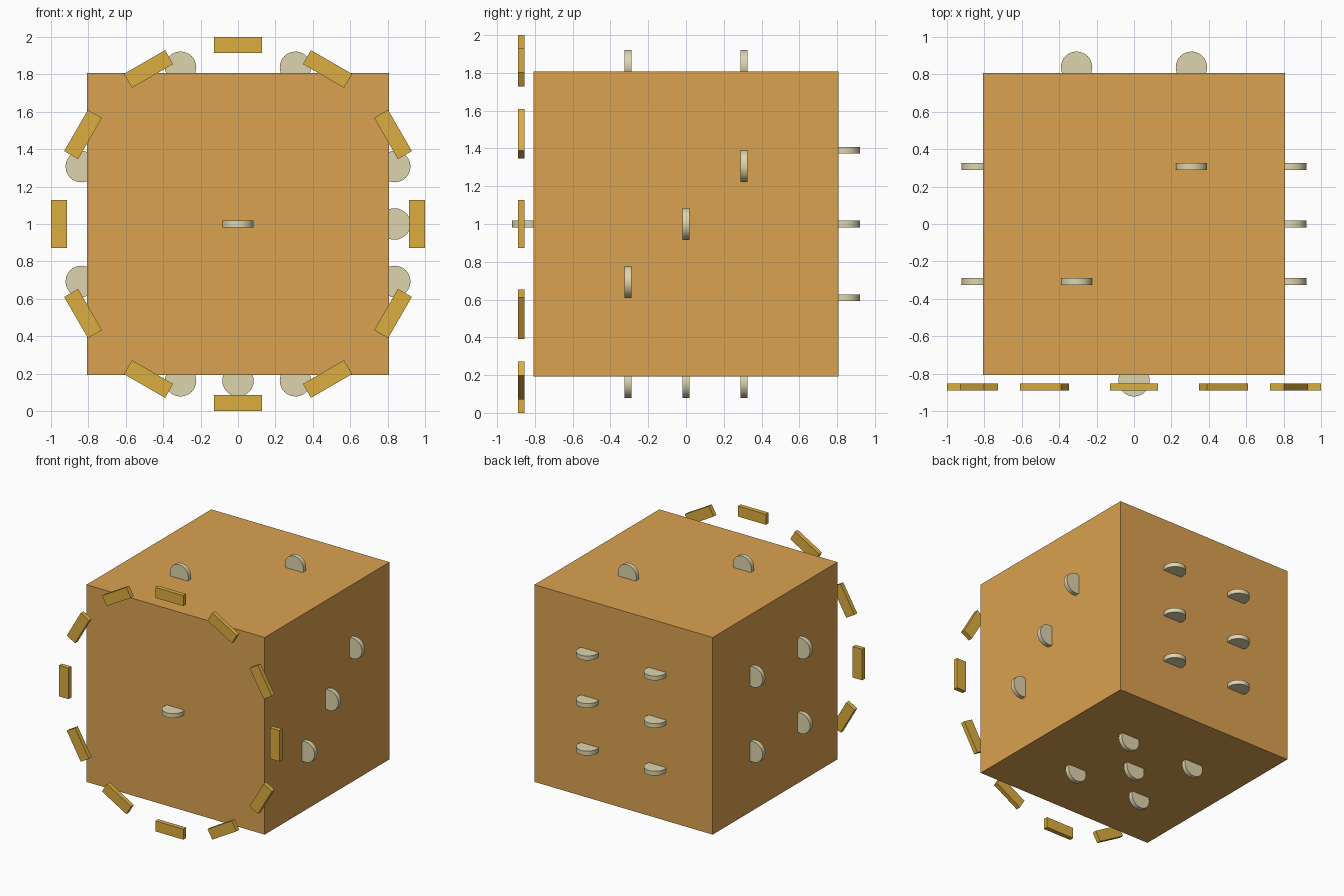
import bpy
from math import pi, sin, cos

if "Cube" in bpy.data.objects:
    bpy.data.objects.remove(bpy.data.objects["Cube"])

HALF = 0.808      # half the cube side
REACH = 0.838     # pip centre distance from the cube centre
P = 0.307         # pip spacing
ROW = 0.39        # row spacing of the six pips


def material(name, color):
    m = bpy.data.materials.new(name)
    m.diffuse_color = (*color, 1)
    m.use_nodes = True
    m.node_tree.nodes["Principled BSDF"].inputs["Base Color"].default_value = m.diffuse_color
    return m


wood = material("orange_wood", (0.70, 0.36, 0.08))
gold = material("gold", (0.72, 0.42, 0.05))
cream = material("cream", (0.73, 0.66, 0.42))


def box(name, loc, size, mat, rot=(0, 0, 0)):
    bpy.ops.mesh.primitive_cube_add(size=1, location=loc, rotation=rot)
    o = bpy.context.object
    o.name = name
    o.scale = size
    o.data.materials.append(mat)
    bpy.ops.object.transform_apply(location=False, rotation=False, scale=True)


def pip(name, x, y, z, rot=(0, 0, 0)):
    bpy.ops.mesh.primitive_cylinder_add(vertices=32, radius=0.084, depth=0.036,
                                        location=(x, y, z + 1), rotation=rot)
    o = bpy.context.object
    o.name = name
    o.data.materials.append(cream)
    bpy.ops.object.shade_smooth_by_angle(angle=pi / 6)


# Die body
box("cube_body", (0, 0, 1), (2 * HALF,) * 3, wood)

# Disc pips half sunk into each face
upright = (pi / 2, 0, 0)
pip("front_pip", 0, -REACH, 0)
for s in (-1, 1):
    pip("top_pip", s * P, s * P, REACH, upright)
for s in (-1, 0, 1):
    pip("right_pip", REACH, s * P, s * P, upright)
for a in (-P, P):
    for b in (-P, P):
        pip("left_pip", -REACH, a, b, upright)
        pip("bottom_pip", a, b, -REACH, upright)
    for b in (-ROW, 0, ROW):
        pip("back_pip", a, REACH, b)
pip("bottom_centre_pip", 0, 0, -REACH, upright)

# Ring of twelve tangential bars in front of the cube
for i in range(12):
    t = i * pi / 6
    box("ring_bar", (0.957 * sin(t), -0.872, 1 + 0.957 * cos(t)),
        (0.254, 0.036, 0.086), gold, (0, t, 0))
